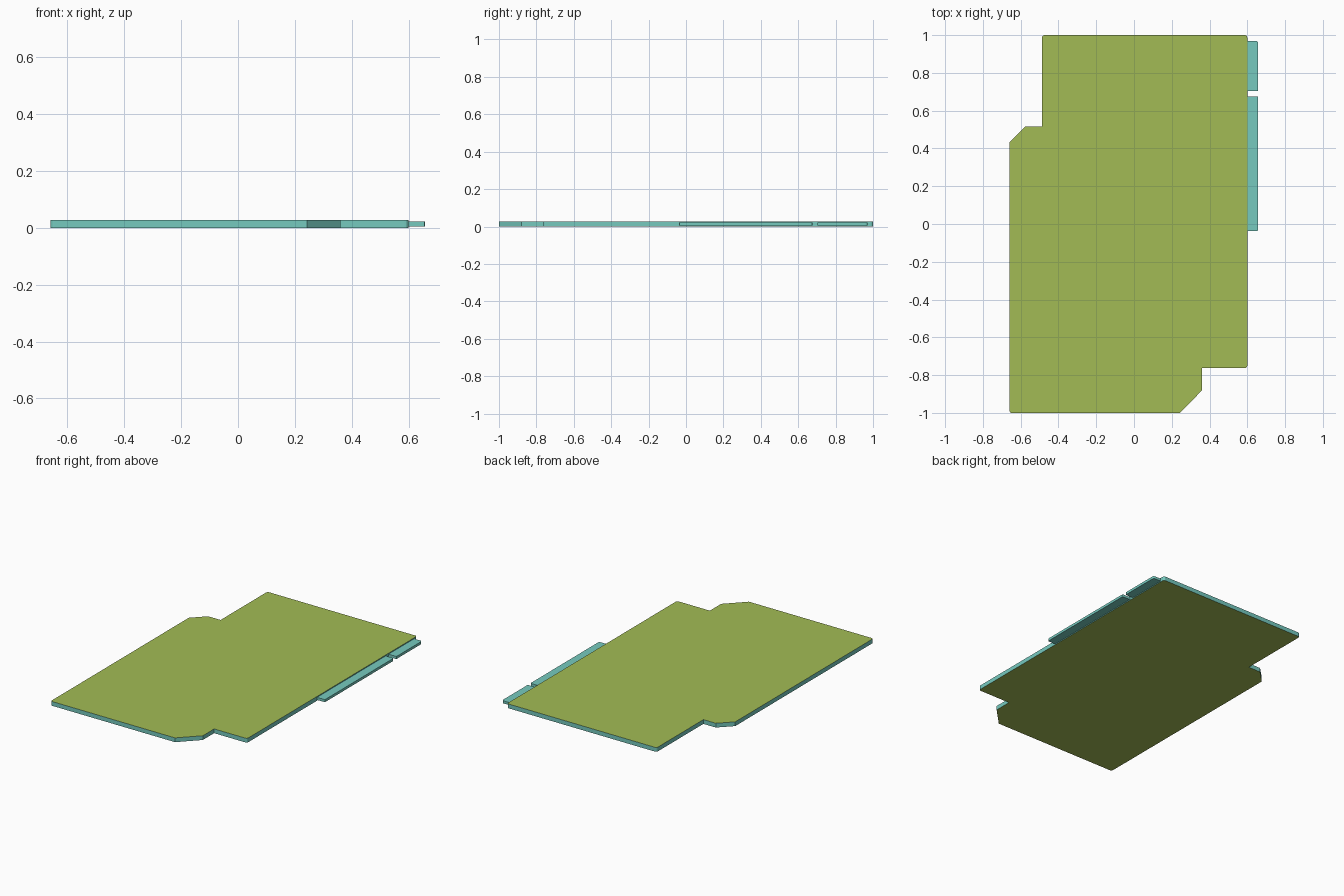
import bpy, bmesh
from mathutils import Vector

if "Cube" in bpy.data.objects:
    bpy.data.objects.remove(bpy.data.objects["Cube"])


def material(name, rgb):
    m = bpy.data.materials.new(name)
    m.diffuse_color = (*rgb, 1)
    m.use_nodes = True
    m.node_tree.nodes["Principled BSDF"].inputs["Base Color"].default_value = m.diffuse_color
    return m


olive = material("olive_face", (0.36, 0.50, 0.09))
teal = material("teal_edge", (0.18, 0.59, 0.52))


def rounded(points, steps=4):
    """Turn (x, y, radius) corners into an outline with small rounded corners."""
    out = []
    for i, (x, y, r) in enumerate(points):
        p = Vector((x, y))
        if r == 0:
            out.append(p)
            continue
        a = p + (Vector(points[i - 1][:2]) - p).normalized() * r
        b = p + (Vector(points[(i + 1) % len(points)][:2]) - p).normalized() * r
        for k in range(steps + 1):
            t = k / steps
            out.append(a * (1 - t) ** 2 + p * 2 * t * (1 - t) + b * t * t)
    return out


def plate(name, points, z0, z1, face_mat, side_mat):
    """Extrude an outline into a flat plate with its own edge colour."""
    bm = bmesh.new()
    base = bm.faces.new([bm.verts.new((p.x, p.y, z0)) for p in rounded(points)])
    ext = bmesh.ops.extrude_face_region(bm, geom=[base], use_keep_orig=True)
    for v in ext["geom"]:
        if isinstance(v, bmesh.types.BMVert):
            v.co.z = z1
    bmesh.ops.recalc_face_normals(bm, faces=bm.faces[:])
    for f in bm.faces:
        f.material_index = 0 if abs(f.normal.z) > 0.5 else 1
    me = bpy.data.meshes.new(name)
    bm.to_mesh(me)
    bm.free()
    me.materials.append(face_mat)
    me.materials.append(side_mat)
    ob = bpy.data.objects.new(name, me)
    bpy.context.collection.objects.link(ob)
    return ob


# Main board with notched and chamfered corners
R = 0.015
plate("board", [
    (-0.66, -1, R), (0.243, -1, 0), (0.361, -0.88, 0), (0.361, -0.763, 0),
    (0.60, -0.763, R), (0.60, 1, R), (-0.487, 1, R), (-0.487, 0.515, 0),
    (-0.577, 0.515, 0), (-0.66, 0.432, 0)], 0, 0.028, olive, teal)

# Two edge connector tabs, thinner than the board
for name, y0, y1, r0, r1 in (("long_tab", -0.037, 0.675, 0.006, 0.006),
                             ("short_tab", 0.704, 0.97, 0.006, 0.014)):
    plate(name, [(0.598, y0, 0), (0.657, y0, r0), (0.657, y1, r1), (0.598, y1, 0)],
          0.005, 0.022, teal, teal)
